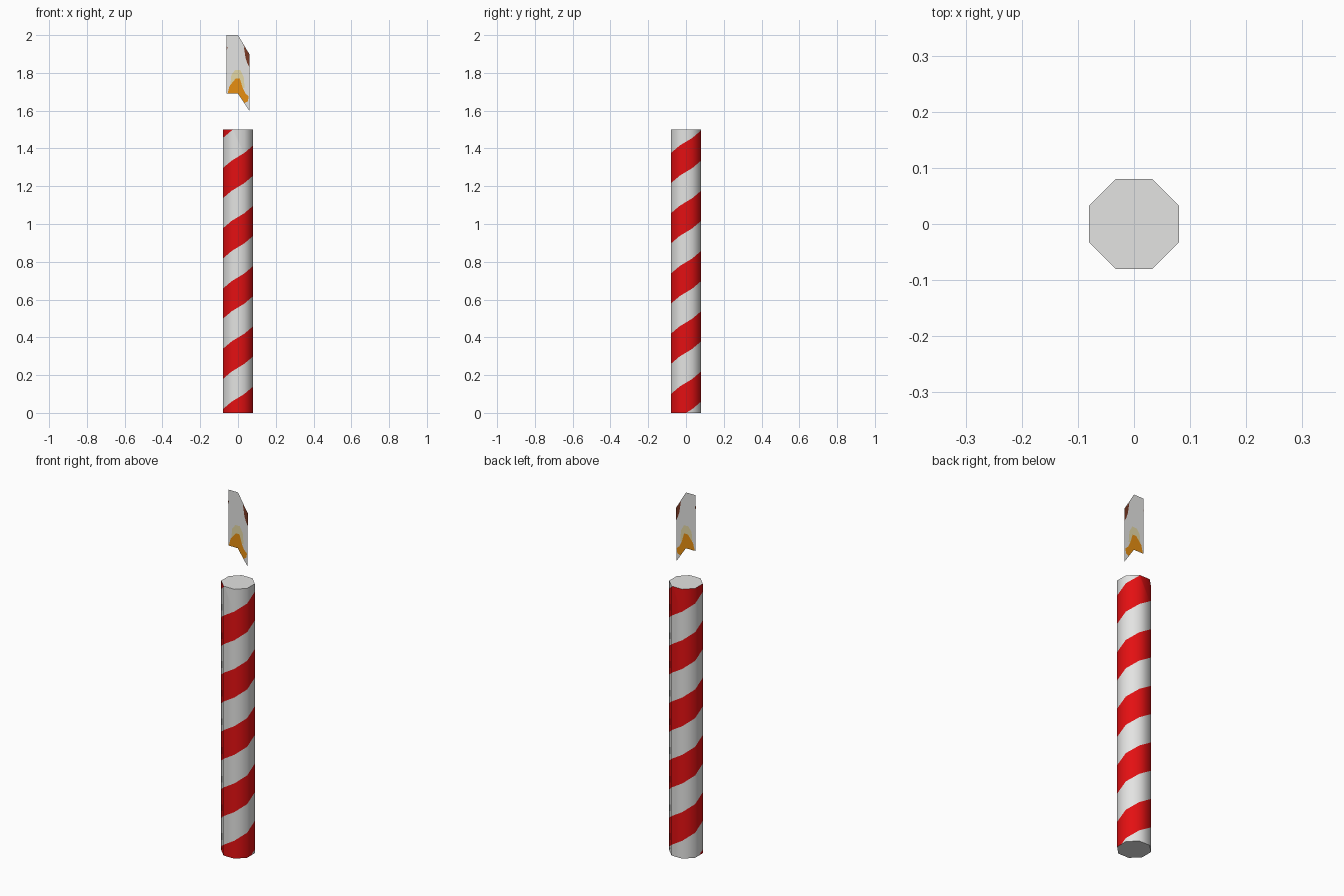
import bpy, bmesh
from math import cos, sin, pi

cube = bpy.data.objects.get("Cube")
if cube:
    bpy.data.objects.remove(cube, do_unlink=True)


def material(name, colour):
    mat = bpy.data.materials.new(name)
    mat.use_nodes = True
    mat.diffuse_color = (*colour, 1)
    bsdf = next(n for n in mat.node_tree.nodes if n.type == 'BSDF_PRINCIPLED')
    bsdf.inputs["Base Color"].default_value = (*colour, 1)
    return mat


white = material("white", (0.77, 0.77, 0.76))
red = material("red", (0.77, 0.005, 0.006))
orange = material("orange", (0.85, 0.29, 0.006))
cream = material("cream", (0.78, 0.69, 0.38))
brown = material("brown", (0.19, 0.04, 0.017))


def add_object(name, bm, *mats):
    mesh = bpy.data.meshes.new(name)
    bm.to_mesh(mesh)
    bm.free()
    for mat in mats:
        mesh.materials.append(mat)
    obj = bpy.data.objects.new(name, mesh)
    bpy.context.collection.objects.link(obj)
    return obj


# Candle: octagonal column wound with one white and one red helical band
SIDES, HEIGHT, PITCH = 8, 1.5, 0.319
RADIUS = 0.08 / cos(pi / SIDES)
BAND = PITCH / 2


def helix_point(side, band):
    angle = 2 * pi * (side + 0.5) / SIDES
    z = band * BAND + PITCH * (side + 0.5) / SIDES
    return RADIUS * cos(angle), RADIUS * sin(angle), z


bm = bmesh.new()
for side in range(SIDES):
    for band in range(-4, 12):
        corners = [(side, band), (side + 1, band), (side + 1, band + 1), (side, band + 1)]
        face = bm.faces.new([bm.verts.new(helix_point(*c)) for c in corners])
        face.material_index = 1 if band % 2 == 0 else 0
bmesh.ops.remove_doubles(bm, verts=bm.verts[:], dist=0.0005)

# Trim both ends level and cap them
for z, direction in ((0, -1), (HEIGHT, 1)):
    bmesh.ops.bisect_plane(bm, geom=bm.verts[:] + bm.edges[:] + bm.faces[:],
                           plane_co=(0, 0, z), plane_no=(0, 0, direction), clear_outer=True)
rim = [e for e in bm.edges if e.is_boundary]
for cap in bmesh.ops.holes_fill(bm, edges=rim, sides=0)["faces"]:
    cap.material_index = 0
bmesh.ops.recalc_face_normals(bm, faces=bm.faces[:])
candle = add_object("candle", bm, white, red)

bpy.ops.object.select_all(action='DESELECT')
candle.select_set(True)
bpy.context.view_layer.objects.active = candle
bpy.ops.object.shade_smooth_by_angle(angle=pi / 3)


# Flame: flat card with painted patches on both sides
def card(name, outline, mat, offset=0):
    bm = bmesh.new()
    for y in {offset, -offset}:
        face = bm.faces.new([bm.verts.new((x, y, z)) for x, z in outline])
        face.normal_update()
        if face.normal.y * y < 0:
            face.normal_flip()
    return add_object(name, bm, mat)


card("flame_card", [(-0.06, 2), (0, 2), (0.06, 1.9), (0.06, 1.6), (0, 1.69), (-0.06, 1.69)], white)
card("flame_halo", [(-0.04, 1.74), (-0.035, 1.79), (-0.015, 1.815), (0.012, 1.815),
                    (0.03, 1.78), (0.035, 1.72), (0, 1.72)], cream, 0.001)
card("flame_core", [(-0.055, 1.69), (-0.045, 1.73), (-0.025, 1.755), (-0.012, 1.77),
                    (0.01, 1.77), (0.025, 1.72), (0.04, 1.69), (0.057, 1.675),
                    (0.052, 1.65), (0.035, 1.64), (0, 1.69)], orange, 0.002)
card("wick_tip_right", [(0.03, 1.945), (0.045, 1.92), (0.06, 1.9), (0.06, 1.83),
                        (0.05, 1.85), (0.04, 1.88)], brown, 0.001)
card("wick_tip_left", [(-0.06, 1.94), (-0.055, 1.935), (-0.06, 1.92)], brown, 0.001)
